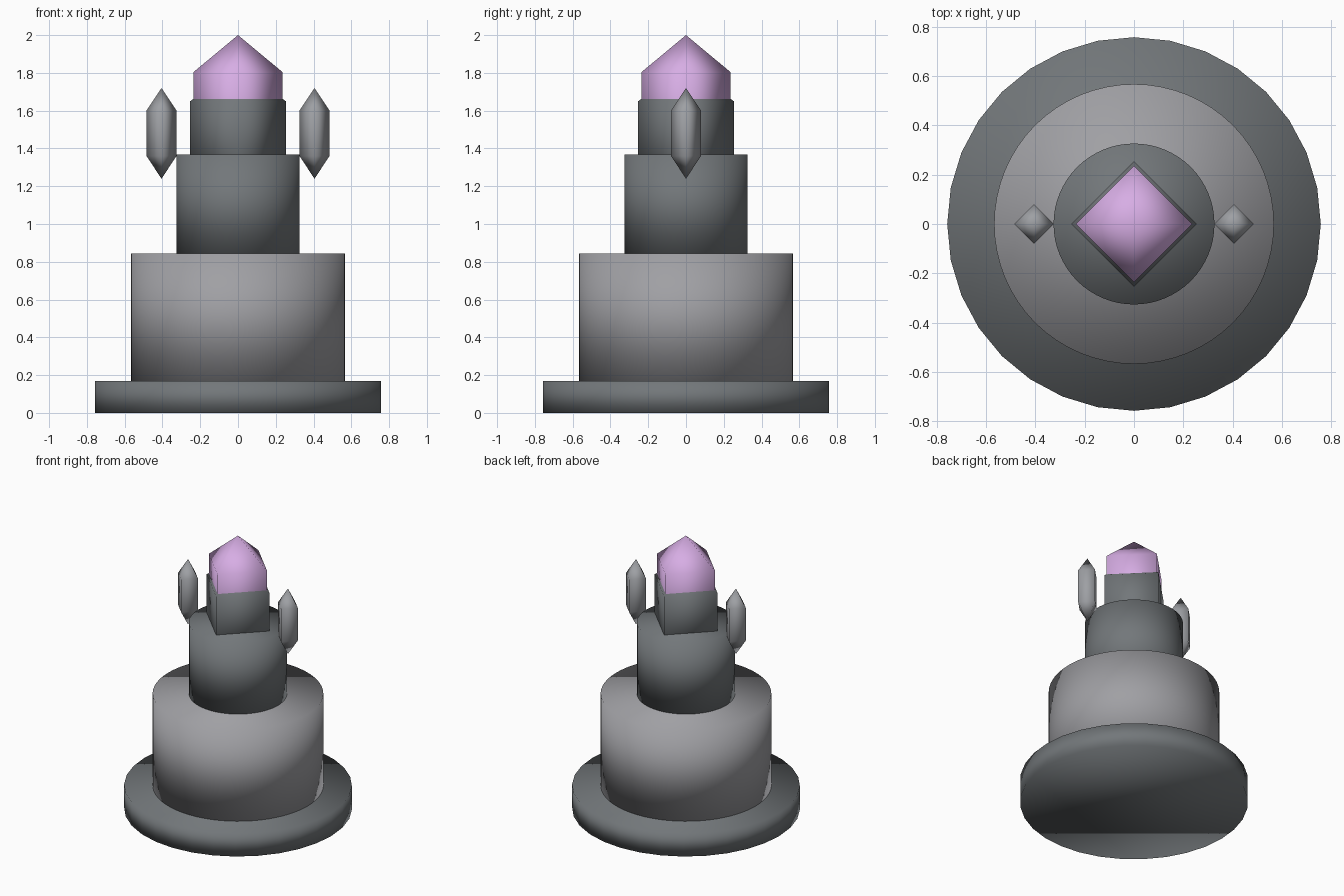
import bpy

cube = bpy.data.objects.get("Cube")
if cube:
    bpy.data.objects.remove(cube, do_unlink=True)


def material(name, r, g, b):
    mat = bpy.data.materials.new(name)
    mat.use_nodes = True
    mat.diffuse_color = (r, g, b, 1)
    mat.node_tree.nodes["Principled BSDF"].inputs["Base Color"].default_value = (r, g, b, 1)
    return mat


dark_stone = material("dark stone", 0.17, 0.185, 0.195)
light_stone = material("light stone", 0.35, 0.35, 0.37)
shard_grey = material("shard grey", 0.34, 0.35, 0.37)
violet = material("violet crystal", 0.68, 0.42, 0.78)


def finish(name, mat):
    obj = bpy.context.object
    obj.name = name
    obj.data.materials.append(mat)
    bpy.ops.object.shade_smooth()
    return obj


def tier(name, radius, bottom, top, sides, mat):
    bpy.ops.mesh.primitive_cylinder_add(
        vertices=sides, radius=radius, depth=top - bottom,
        location=(0, 0, (bottom + top) / 2))
    return finish(name, mat)


def crystal(name, x, z, radius, half_height, mat):
    # Four-sided bipyramid: a squashed two-ring sphere
    bpy.ops.mesh.primitive_uv_sphere_add(
        segments=4, ring_count=2, radius=1, location=(x, 0, z))
    bpy.context.object.scale = (radius, radius, half_height)
    bpy.ops.object.transform_apply(location=False, rotation=False, scale=True)
    return finish(name, mat)


# Stepped pedestal
tier("base_disc", 0.757, 0, 0.17, 32, dark_stone)
tier("middle_drum", 0.567, 0.17, 0.843, 64, light_stone)
tier("upper_column", 0.326, 0.843, 1.368, 64, dark_stone)

# Crystal sitting in its stone collar
crystal("crystal_collar", 0, 1.475, 0.293, 0.35, dark_stone)
crystal("main_crystal", 0, 1.607, 0.273, 0.393, violet)

# Floating side shards
for side, x in (("left", 0.405), ("right", -0.405)):
    crystal(side + "_shard", x, 1.48, 0.092, 0.24, shard_grey)
